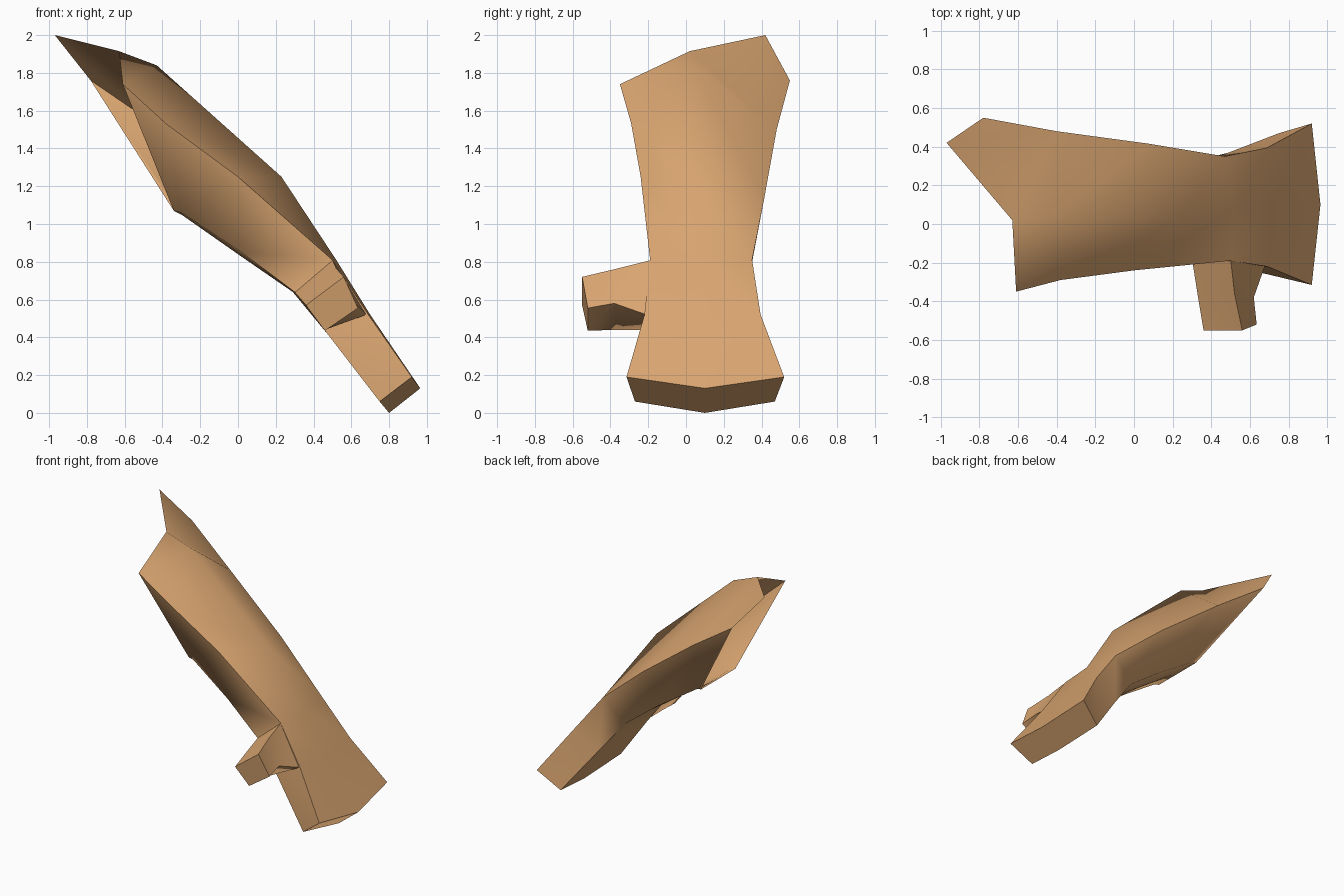
import bpy, bmesh, math

if "Cube" in bpy.data.objects:
    bpy.data.objects.remove(bpy.data.objects["Cube"])

skin = bpy.data.materials.new("tan_skin")
skin.diffuse_color = (0.70, 0.38, 0.165, 1)
skin.use_nodes = True
skin.node_tree.nodes["Principled BSDF"].inputs["Base Color"].default_value = skin.diffuse_color


def loft(name, rings, angle):
    """Bridge equal-length rings and cap the last one; the first stays open."""
    bm = bmesh.new()
    vs = [[bm.verts.new(p) for p in r] for r in rings]
    n = len(rings[0])
    for a, b in zip(vs, vs[1:]):
        for i in range(n):
            j = (i + 1) % n
            bm.faces.new((a[j], b[j], b[i], a[i]))
    bmesh.ops.triangulate(bm, faces=bm.faces[:], quad_method='FIXED')
    bm.faces.new(vs[-1])
    bmesh.ops.remove_doubles(bm, verts=bm.verts, dist=0.001)
    bmesh.ops.recalc_face_normals(bm, faces=bm.faces)
    me = bpy.data.meshes.new(name)
    bm.to_mesh(me)
    bm.free()
    ob = bpy.data.objects.new(name, me)
    bpy.context.collection.objects.link(ob)
    me.materials.append(skin)
    bpy.ops.object.select_all(action='DESELECT')
    ob.select_set(True)
    bpy.context.view_layer.objects.active = ob
    bpy.ops.object.shade_smooth_by_angle(angle=math.radians(angle))
    return ob


# cross-sections: +y side, upper side, ridge, -y side, low -y, low middle, low +y
side_u, side_e, side_w, side_h = (-.40, .48, 1.5), (.08, .415, 1.14), (.47, .35, .81), (.69, .395, .52)
arm = [
    [(-.78, .55, 1.76), (-.97, .42, 2), (-.63, .02, 1.915), (-.61, -.35, 1.74),
     (-.34, -.12, 1.07), (-.34, .09, 1.07), (-.34, .30, 1.07)],            # open end
    [side_u, side_u, (-.43, .03, 1.84), (-.38, -.29, 1.53),
     (-.30, -.12, 1.06), (-.30, .09, 1.05), (-.30, .29, 1.06)],            # upper forearm
    [side_e, side_e, (.23, .03, 1.25), (0, -.24, 1.25),
     (.02, -.15, .85), (.0, .09, .84), (.02, .30, .85)],                   # lower forearm
    [side_w, side_w, (.52, .08, .81), (.50, -.19, .81),
     (.30, -.19, .64), (.29, .08, .64), (.30, .32, .64)],                  # wrist
    [side_h, side_h, (.70, .08, .52), (.69, -.22, .52),
     (.48, -.21, .41), (.48, .08, .41), (.49, .37, .40)],                  # palm
    [(.92, .52, .19), (.92, .52, .19), (.965, .10, .13), (.92, -.315, .19),
     (.75, -.27, .06), (.80, .10, 0), (.75, .47, .06)],                    # hand end
]
loft("forearm_and_hand", arm, 72)

# thumb: root in the palm side, bend, blunt tip
thumb = [
    [(.50, -.18, .81), (.30, -.18, .64), (.46, -.20, .44), (.68, -.21, .52)],
    [(.52, -.36, .765), (.33, -.37, .605), (.46, -.37, .44), (.62, -.38, .58)],
    [(.56, -.55, .72), (.36, -.55, .57), (.46, -.52, .435), (.635, -.52, .555)],
]
loft("thumb", thumb, 72)
